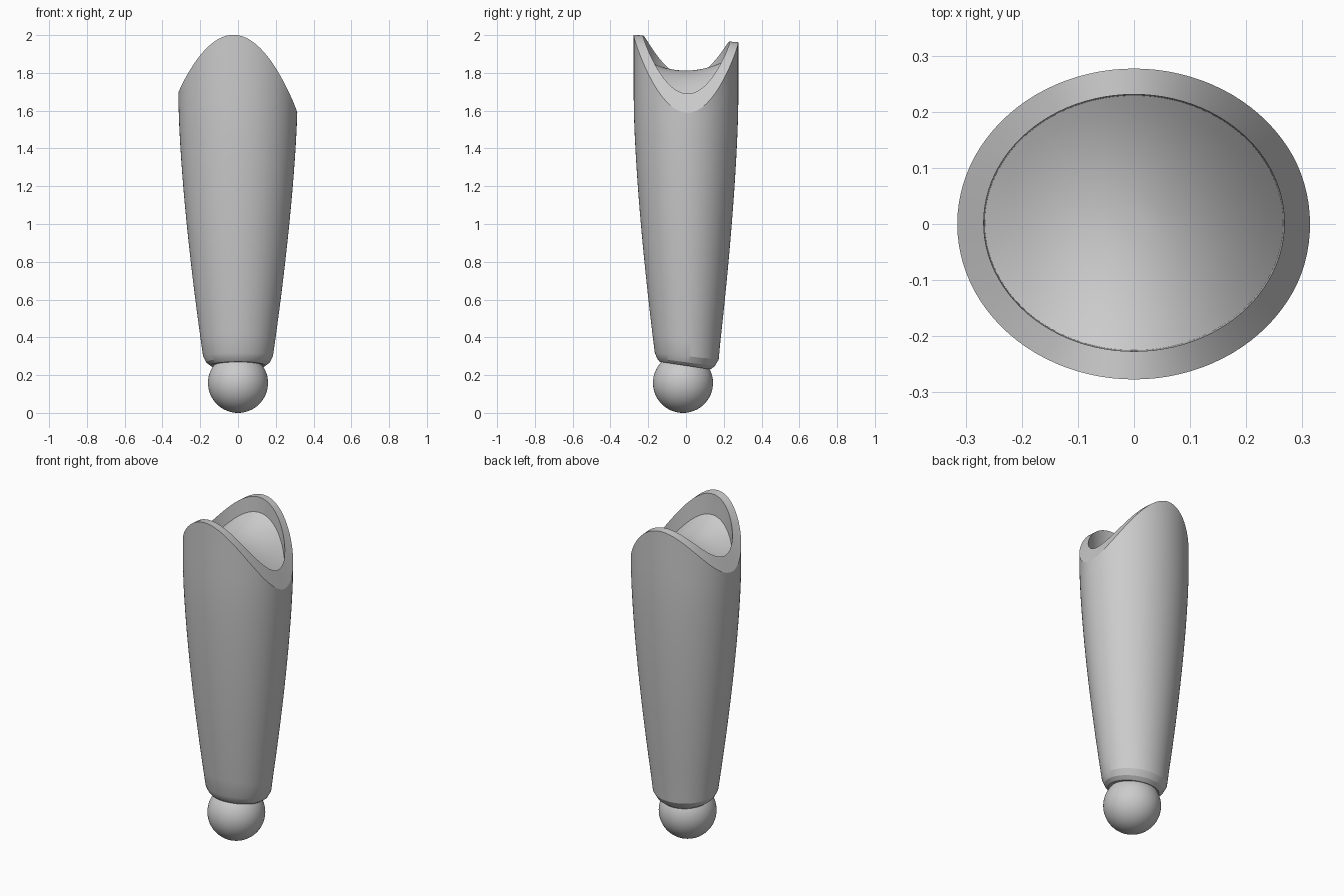
import bpy
import bmesh
from math import cos, sin, pi, radians

cube = bpy.data.objects.get("Cube")
if cube:
    bpy.data.objects.remove(cube)

SEGMENTS = 96
grey = bpy.data.materials.new("plain grey")
grey.use_nodes = True
colour = (0.6, 0.6, 0.6, 1)
grey.diffuse_color = colour
grey.node_tree.nodes["Principled BSDF"].inputs["Base Color"].default_value = colour


def rim_height(x, y):
    """Saddle-shaped cut across the top of the sleeve."""
    return 1.98 - 3.4 * x * x - 0.17 * x - 0.07 * y


def floor_height(x, y):
    """Arched surface recessed inside the rim."""
    return 1.81 + 1.2 * y * y - 2.4 * x * x - 0.15 * x


def ellipse(rx, ry, height, shift=0.0):
    """One closed ring whose height is a function of x and y."""
    ring = []
    for i in range(SEGMENTS):
        a = 2 * pi * i / SEGMENTS
        x, y = rx * cos(a), ry * sin(a) + shift
        ring.append((x, y, height(x, y)))
    return ring


def wall_ring(t):
    """Ring of the outer wall, from the shoulder (0) to the rim (1)."""
    ring = []
    for i in range(SEGMENTS):
        c, s = cos(2 * pi * i / SEGMENTS), sin(2 * pi * i / SEGMENTS)
        low = 0.3 - 0.018 * s
        z = low + t * (rim_height(0.315 * c, 0.277 * s) - low)
        taper = min(1, max(0, (1.65 - z) / 1.35)) ** 1.5
        ring.append(((0.315 - 0.13 * taper) * c,
                     (0.277 - 0.109 * taper) * s + 0.005 * taper, z))
    return ring


def finish(obj, angle):
    obj.data.materials.append(grey)
    bpy.ops.object.select_all(action='DESELECT')
    obj.select_set(True)
    bpy.context.view_layer.objects.active = obj
    bpy.ops.object.shade_smooth_by_angle(angle=radians(angle))


# Sleeve: base, tapered wall, cut rim, inner wall and arched floor
base = lambda x, y: 0.25 - 0.15 * y
rings = [ellipse(0.145, 0.135, base, -0.005),
         ellipse(0.168, 0.153, lambda x, y: 0.268 - 0.13 * y)]
rings += [wall_ring(i / 16) for i in range(17)]
rings.append(ellipse(0.268, 0.229, rim_height, 0.002))
rings += [ellipse(0.266 * k / 10, 0.227 * k / 10, floor_height, 0.002)
          for k in range(10, 0, -1)]

bm = bmesh.new()
loops = [[bm.verts.new(p) for p in ring] for ring in rings]
for lower, upper in zip(loops, loops[1:]):
    for i in range(SEGMENTS):
        j = (i + 1) % SEGMENTS
        bm.faces.new((lower[i], lower[j], upper[j], upper[i]))
bm.faces.new(loops[0][::-1])
bm.faces.new(loops[-1])
bmesh.ops.recalc_face_normals(bm, faces=bm.faces)
mesh = bpy.data.meshes.new("sleeve")
bm.to_mesh(mesh)
bm.free()
sleeve = bpy.data.objects.new("sleeve", mesh)
bpy.context.collection.objects.link(sleeve)
finish(sleeve, 20)

# Ball joint below the sleeve
bpy.ops.mesh.primitive_uv_sphere_add(segments=64, ring_count=32, radius=0.159,
                                     location=(0, -0.016, 0.159))
ball = bpy.context.object
ball.name = "ball_joint"
finish(ball, 30)
